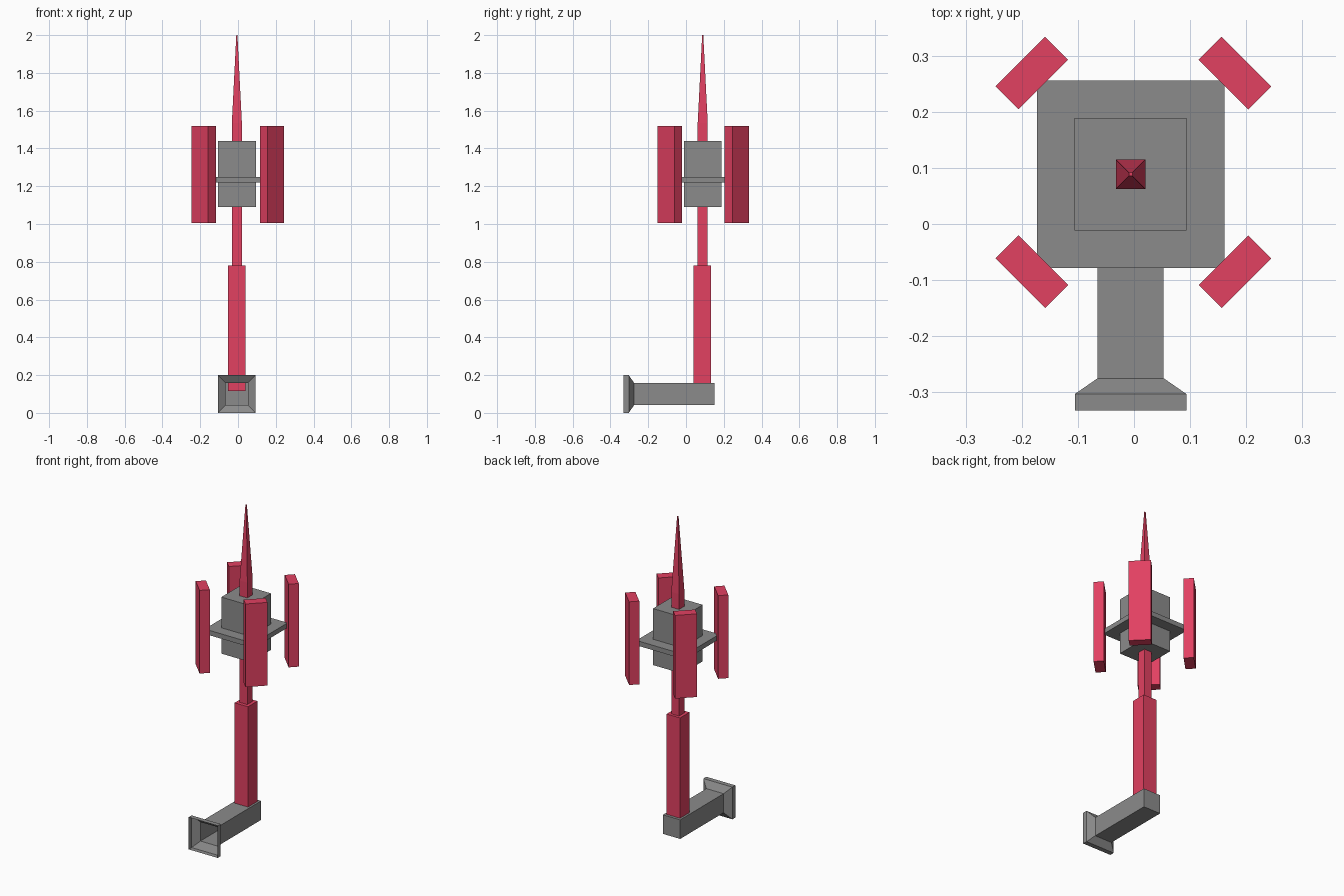
import bpy, bmesh, math
from mathutils import Matrix

if "Cube" in bpy.data.objects:
    bpy.data.objects.remove(bpy.data.objects["Cube"])


def material(name, rgb):
    m = bpy.data.materials.new(name)
    m.diffuse_color = (*rgb, 1)
    m.use_nodes = True
    m.node_tree.nodes["Principled BSDF"].inputs["Base Color"].default_value = m.diffuse_color
    return m


RED = material("crimson red", (0.76, 0.052, 0.12))
GREY = material("mid grey", (0.26, 0.26, 0.26))
CX, CY = -0.006, 0.0885          # mast axis


def sweep(name, rings, mat, matrix, cap_start=True, cap_end=True):
    """Loft square sections (half_width, height) along local z."""
    bm = bmesh.new()
    loops = []
    for h, z in rings:
        loops.append([bm.verts.new((sx * h, sy * h, z))
                      for sx, sy in ((-1, -1), (1, -1), (1, 1), (-1, 1))])
    for a, b in zip(loops, loops[1:]):
        for i in range(4):
            j = (i + 1) % 4
            bm.faces.new((a[i], a[j], b[j], b[i]))
    if cap_start:
        bm.faces.new(loops[0][::-1])
    if cap_end:
        bm.faces.new(loops[-1])
    bm.transform(matrix)
    me = bpy.data.meshes.new(name)
    bm.to_mesh(me)
    bm.free()
    me.materials.append(mat)
    ob = bpy.data.objects.new(name, me)
    bpy.context.collection.objects.link(ob)
    return ob


axis = Matrix.Translation((CX, CY, 0))

# Red mast: thick handle, thin rod tapering to a spire
sweep("lower_shaft", [(0.046, 0.115), (0.046, 0.78)], RED,
      Matrix.Translation((-0.006, 0.0865, 0)))
sweep("spire_rod", [(0.0265, 0.76), (0.0265, 1.535), (0.003, 2.0)], RED, axis)

# Grey hub block and the plate that carries the fins
sweep("hub_block", [(0.1, 1.09), (0.1, 1.44)], GREY, axis)
sweep("fin_plate", [(0.167, 1.22), (0.167, 1.25)], GREY, axis)

# Four upright red fins set diagonally at the plate corners
for sx in (-1, 1):
    for sy in (-1, 1):
        m = (Matrix.Translation((-0.001 + sx * 0.181, 0.092 + sy * 0.177, 0))
             @ Matrix.Rotation(math.atan2(sy, sx), 4, "Z")
             @ Matrix.Diagonal((0.029, 0.0625, 1, 1)))
        sweep("fin", [(1, 1.005), (1, 1.52)], RED, m)

# Hollow grey mouthpiece tube: closed at the back, flared and open at the front
sweep("horn_tube", [(0.059, -0.15), (0.059, 0.275), (0.0995, 0.303), (0.0995, 0.332)],
      GREY, Matrix.Translation((CX, 0, 0.1)) @ Matrix.Rotation(math.pi / 2, 4, "X"),
      cap_end=False)
